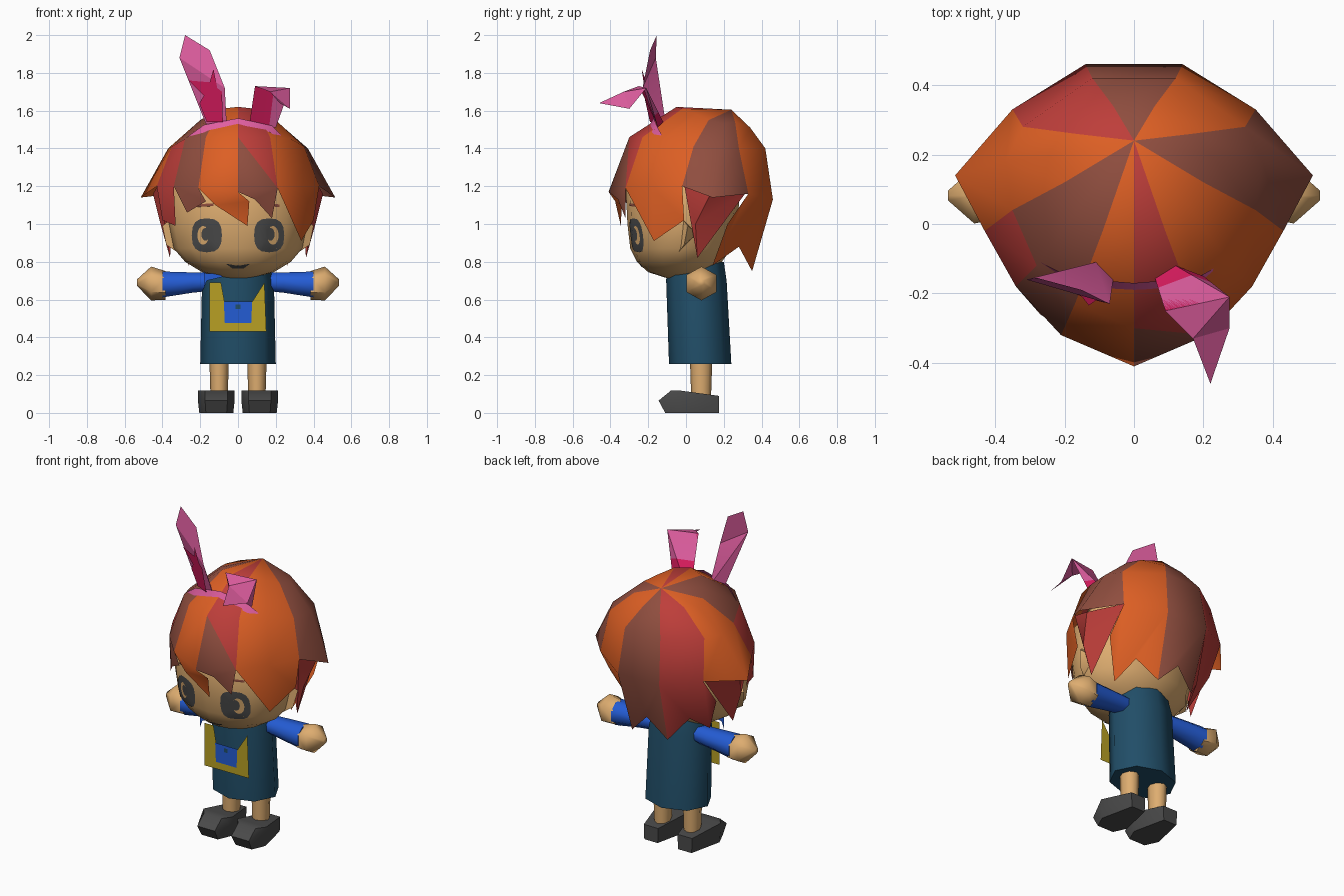
import bpy, bmesh, math
from mathutils import Vector
from mathutils.bvhtree import BVHTree

if "Cube" in bpy.data.objects:
    bpy.data.objects.remove(bpy.data.objects["Cube"])

COLOURS = {"skin": (222, 173, 112), "orange_hair": (221, 95, 36), "brown_hair": (144, 78, 63),
           "red_hair": (190, 62, 58), "pink": (224, 94, 160), "hot_pink": (218, 28, 95),
           "blue": (36, 92, 212), "charcoal": (74, 74, 74), "teal": (33, 78, 104),
           "yellow": (184, 160, 36)}
MAT = {}
for name, rgb in COLOURS.items():
    MAT[name] = bpy.data.materials.new(name)
    MAT[name].diffuse_color = [((c / 255 + 0.055) / 1.055) ** 2.4 for c in rgb] + [1]


def build(name, verts, faces, colours, angle=35):
    """Mesh object; colours is one colour name or one per face."""
    if isinstance(colours, str):
        colours = [colours] * len(faces)
    slots = list(dict.fromkeys(colours))
    me = bpy.data.meshes.new(name)
    me.from_pydata([tuple(v) for v in verts], [], faces)
    for s in slots:
        me.materials.append(MAT[s])
    for p, c in zip(me.polygons, colours):
        p.material_index = slots.index(c)
    bm = bmesh.new()
    bm.from_mesh(me)
    bmesh.ops.remove_doubles(bm, verts=bm.verts, dist=1e-5)
    bmesh.ops.triangulate(bm, faces=[f for f in bm.faces if len(f.verts) > 4])
    bmesh.ops.recalc_face_normals(bm, faces=bm.faces)
    bm.to_mesh(me)
    bm.free()
    ob = bpy.data.objects.new(name, me)
    bpy.context.collection.objects.link(ob)
    bpy.ops.object.select_all(action='DESELECT')
    ob.select_set(True)
    bpy.context.view_layer.objects.active = ob
    bpy.ops.object.shade_smooth_by_angle(angle=math.radians(angle))
    return ob


def loft(name, rings, colour, angle=35):
    n = len(rings[0])
    verts = [p for r in rings for p in r]
    faces = [(k * n + i, k * n + (i + 1) % n, (k + 1) * n + (i + 1) % n, (k + 1) * n + i)
             for k in range(len(rings) - 1) for i in range(n)]
    faces += [tuple(range(n))[::-1], tuple(range(len(verts) - n, len(verts)))]
    return build(name, verts, faces, colour, angle)


def patches(name, polys, colours, angle=35):
    verts, faces = [], []
    for poly in polys:
        faces.append(tuple(range(len(verts), len(verts) + len(poly))))
        verts += poly
    return build(name, verts, faces, colours, angle)


def mir(p):
    return (-p[0], p[1], p[2])


def mix(p, q, t):
    return tuple(Vector(p).lerp(Vector(q), t))


def oval(z, hw, y0, y1, n):
    return [(hw * math.cos(2 * math.pi * i / n),
             (y0 + y1) / 2 + (y1 - y0) / 2 * math.sin(2 * math.pi * i / n), z) for i in range(n)]


# Head
head = loft("head", [oval(z, w, a, b, 16) for z, w, a, b in (
    (0.71, 0.06, -0.09, 0.06), (0.745, 0.19, -0.20, 0.13), (0.80, 0.28, -0.26, 0.19),
    (0.87, 0.34, -0.295, 0.24), (1.0, 0.365, -0.31, 0.27), (1.2, 0.365, -0.32, 0.29),
    (1.35, 0.28, -0.22, 0.28))], "skin", 60)
bm = bmesh.new()
bm.from_mesh(head.data)
tree = BVHTree.FromBMesh(bm)


# Painted face details, laid on the head
def decal(name, outline, colour, lift):
    n = len(outline)
    cx, cz = sum(p[0] for p in outline) / n, sum(p[1] for p in outline) / n
    rings = []
    for k in (1, 0.66, 0.33, 0.02):
        ring = []
        for x, z in outline:
            x, z = cx + (x - cx) * k, cz + (z - cz) * k
            hit = tree.ray_cast(Vector((x, -1, z)), Vector((0, 1, 0)))[0]
            ring.append((x, (hit.y if hit else -0.2) - lift, z))
        rings.append(ring)
    verts = [p for r in rings for p in r]
    faces = [(k * n + i, k * n + (i + 1) % n, (k + 1) * n + (i + 1) % n, (k + 1) * n + i)
             for k in range(3) for i in range(n)] + [tuple(range(3 * n, 4 * n))]
    build(name, verts, faces, colour)


def ellipse(x, z, rx, rz, power=1.0, n=16):
    out = []
    for i in range(n):
        c, s = math.cos(2 * math.pi * i / n), math.sin(2 * math.pi * i / n)
        out.append((x + rx * math.copysign(abs(c) ** power, c),
                    z + rz * math.copysign(abs(s) ** power, s)))
    return out


for side, s in (("left", -1), ("right", 1)):
    decal(side + "_eye", ellipse(s * 0.165, 0.94, 0.08, 0.09, 0.75), "charcoal", 0.004)
    decal(side + "_eye_iris", ellipse(s * 0.185, 0.94, 0.03, 0.05), "skin", 0.006)
    decal(side + "_pupil", ellipse(s * 0.172, 0.945, 0.022, 0.034), "charcoal", 0.008)
    decal(side + "_eyebrow", [(s * x, z) for x, z in
          ((0.13, 1.095), (0.22, 1.09), (0.22, 1.104), (0.13, 1.11))], "brown_hair", 0.005)
decal("mouth", [(-0.065, 0.79), (-0.03, 0.765), (0.03, 0.765), (0.065, 0.79), (0.03, 0.78),
                (-0.03, 0.78)], "charcoal", 0.005)

# Hair: columns of crown, upper and rim points, back to front
COLS = [((.06, .34, 1.51), (.12, .42, 1.40), (.14, .46, 1.13)),
        ((.17, .26, 1.54), (.32, .28, 1.40), (.35, .33, 1.16)),
        ((.22, .20, 1.53), (.37, .18, 1.40), (.515, .14, 1.14)),
        ((.20, .12, 1.55), (.35, .04, 1.41), (.43, -.02, 1.20)),
        ((.15, .06, 1.58), (.28, -.12, 1.45), (.34, -.18, 1.20)),
        ((.09, -.02, 1.61), (.17, -.23, 1.46), (.21, -.32, 1.19)),
        ((0, -.05, 1.62), (0, -.30, 1.46), (0, -.41, 1.17))]
cols = COLS + [tuple(mir(p) for p in c) for c in COLS[5::-1]]
O, B, R = "orange_hair", "brown_hair", "red_hair"
sector = [O, B, B, O, O, R, O, B, B, O, O, R, B]
apex = (0, .24, 1.605)
polys, cl = [], []
for i, c in enumerate(sector):
    a, b = cols[i], cols[(i + 1) % 13]
    polys += [[apex, a[0], b[0]], [a[0], a[1], b[1], b[0]]]
    cl += [c, c]
    if i == 5:      # brown lock crossing the red one
        polys += [[a[1], a[2], b[1]], [a[2], b[2], b[1]]]
        cl += [R, B]
    else:
        polys.append([a[1], a[2], b[2], b[1]])
        cl.append(R if i == 8 else c)
# Pointed hair ends under the rim
edge, tipA, notch, tipB, mid = (.36, .22, 1.0), (.26, .14, .78), (.22, .28, .88), (.12, .35, .75), (0, .38, .87)
rim = [c[2] for c in cols]
cheek, low_end = (.335, -.17, .91), (.40, -.01, 1.02)
polys += [[rim[0], rim[1], tipA, notch], [rim[1], edge, tipA], [rim[0], notch, tipB],
          [rim[12], rim[11], mir(tipA), mir(notch)], [rim[11], mir(edge), mir(tipA)],
          [rim[12], mir(notch), mir(tipB)],
          [rim[12], rim[0], tipB, mid], [rim[12], mid, mir(tipB)],
          [rim[5], rim[4], cheek], [rim[4], rim[3], low_end, cheek],
          [rim[6], (.09, -.36, 1.13), (.18, -.32, 1.03), rim[5]],
          [rim[7], (-.12, -.34, 1.10), (.05, -.345, .99), (.06, -.375, 1.12), rim[6]],
          [rim[8], (-.27, -.26, 1.06), (-.17, -.325, 1.12), rim[7]],
          [rim[9], mir(low_end), (-.33, -.18, .99), rim[8]]]
cl += [O, O, O, R, R, R, B, B, O, O, B, O, B, R]
patches("hair", polys, cl, 60)

# Side locks and ears
for side, f in (("right", tuple), ("left", mir)):
    a, m, b, low, tip = [f(p) for p in ((.42, -.01, 1.21), (.45, .13, 1.16), (.34, .32, 1.17),
                                        (.41, .05, 1.0), (.36, .06, .82))]
    inner = f((.34, .02, 1.10))
    patches(side + "_side_lock", [[a, m, low], [m, b, low], [a, low, tip], [low, b, tip],
                                  [a, inner, tip], [inner, b, tip], [a, inner, b, m]], R, 40)
    e = [f(p) for p in ((.32, -.04, .85), (.38, -.01, .89), (.40, .01, .99), (.34, -.03, 1.04),
                        (.33, .06, .95))]
    patches(side + "_ear", [e[:4], [e[0], e[1], e[4]], [e[1], e[2], e[4]], [e[2], e[3], e[4]]],
            "skin", 60)

# Headband
top = [(-.27, -.11, 1.46), (-.18, -.155, 1.525), (0, -.17, 1.56), (.18, -.155, 1.52), (.28, -.10, 1.42)]
bot = [(-.26, -.125, 1.44), (-.16, -.18, 1.495), (0, -.19, 1.53), (.17, -.18, 1.485), (.27, -.12, 1.42)]
patches("headband", [[top[i], bot[i], bot[i + 1], top[i + 1]] for i in range(4)], "pink")

# Upright bow ear with painted inside
base, L1, tip, R1, R2, br, back = ((-.17, -.14, 1.53), (-.31, -.16, 1.88), (-.28, -.155, 2.0),
                                   (-.15, -.19, 1.92), (-.07, -.23, 1.72), (-.06, -.16, 1.53),
                                   (-.11, -.11, 1.55))
patches("upright_bow_ear", [[base, L1, R2, br], [L1, tip, R1, R2], [base, back, L1],
                            [back, R2, L1], [back, br, R2]], "pink", 60)


def ear_y(x, z):
    n = (Vector(L1) - Vector(base)).cross(Vector(R2) - Vector(base))
    return base[1] - (n.x * (x - base[0]) + n.z * (z - base[2])) / n.y


patches("upright_ear_inside", [[(x, ear_y(x, z) - .008, z) for x, z in (
    (-.165, 1.54), (-.08, 1.54), (-.085, 1.70), (-.11, 1.72), (-.13, 1.82), (-.15, 1.75),
    (-.26, 1.76), (-.18, 1.68), (-.205, 1.64))]], "hot_pink")

# Folded bow ear: hollow stem, hot pink inside and at the foot, with a drooping pink flap
b1, b2, b3 = (.06, -.155, 1.53), (.12, -.12, 1.54), (.20, -.15, 1.51)
f1, f2, s1, s2, ft = ((.09, -.25, 1.73), (.275, -.21, 1.72), (.17, -.33, 1.70), (.275, -.30, 1.61),
                      (.22, -.46, 1.64))
m1, m2, m3 = mix(b1, f1, .3), mix(b2, f2, .3), mix(b3, f2, .3)
bs, fs = mix(b1, b3, .75), mix(f1, f2, .55)
patches("folded_bow_ear", [[b1, bs, fs, f1], [bs, b3, f2, fs], [b1, b2, m2, m1], [b2, b3, m3, m2],
                           [m1, m2, f2, f1], [m2, m3, f2], [f1, f2, s1], [f2, s2, s1], [s1, s2, ft]],
        ["hot_pink", "pink", "hot_pink", "hot_pink"] + ["pink"] * 5, 20)

# Dress
loft("dress", [oval(z, w, a, b, 8) for z, w, a, b in (
    (.26, .20, -.09, .24), (.70, .19, -.105, .215), (.80, .16, -.10, .20))], "teal", 60)


# Apron plates and blue shirt corner
def plate(name, pts, y, colour):
    patches(name, [[(x, y, z) for x, z in pts]], colour)


plate("apron", [(-.15, .43), (.15, .43), (.14, .69), (.07, .58), (-.07, .58), (-.09, .69),
                (-.15, .69)], -.109, "yellow")
plate("apron_pocket", [(-.07, .475), (.07, .475), (.075, .59), (-.075, .59)], -.114, "blue")
plate("pocket_button", [(-.012, .55), (.012, .55), (.012, .575), (-.012, .575)], -.117, "teal")
plate("shirt_corner", [(-.18, .66), (-.165, .70), (-.08, .72), (-.10, .735), (-.18, .74)], -.109, "blue")


# Limbs
def xring(s, x, ry, rz, z, n=8):
    k = 1.12 if n == 6 else 1
    return [(s * x, .082 + k * ry * math.cos((i + .5) * 2 * math.pi / n),
             z + k * rz * math.sin((i + .5) * 2 * math.pi / n)) for i in range(n)]


for side, s in (("left", -1), ("right", 1)):
    loft(side + "_sleeve", [xring(s, .12, .055, .05, .695), xring(s, .24, .068, .058, .69),
                            xring(s, .40, .08, .074, .68)], "blue", 60)
    loft(side + "_hand", [xring(s, .385, .068, .068, .675, 6), xring(s, .46, .083, .08, .685, 6),
                          xring(s, .535, .015, .015, .69, 6)], "skin", 60)
    loft(side + "_leg", [[(s * .10 + r * math.cos(i * math.pi / 4), .08 + 1.15 * r * math.sin(i * math.pi / 4), z)
                          for i in range(8)] for z, r in ((.06, .045), (.30, .052))], "skin", 60)
    # Shoe: toe, ball and heel outline, lower and upper rings
    out = ((-.055, -.11), (.055, -.11), (.09, -.03), (.045, .175), (-.045, .175), (-.09, -.03))
    rings = []
    for k, (zt, zb, grow) in enumerate(((0, 0, 1), (.065, .05, 1.08), (.118, .09, 1.08))):
        shift = (0, -.035, .03)[k]
        rings.append([(s * (.115 + x * grow), y + (shift if y < -.1 else 0), zt if y < 0 else zb)
                      for x, y in out])
    loft(side + "_shoe", rings, "charcoal", 50)

for m in bpy.data.materials:
    if m.users and not m.is_grease_pencil:
        m.use_nodes = True
        m.node_tree.nodes["Principled BSDF"].inputs["Base Color"].default_value = m.diffuse_color
